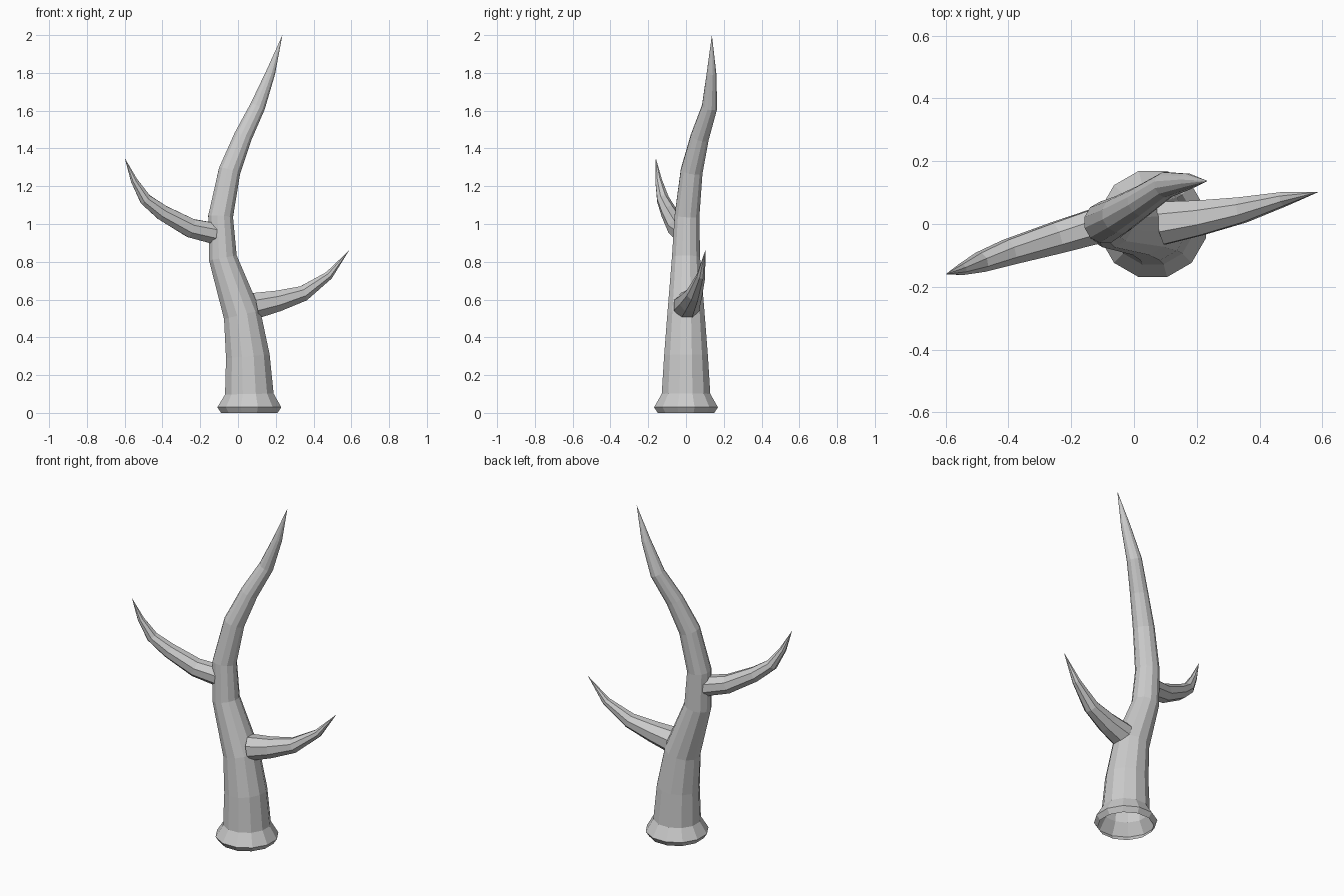
import bpy, bmesh, math
from mathutils import Vector

if "Cube" in bpy.data.objects:
    bpy.data.objects.remove(bpy.data.objects["Cube"])


def horn(name, path, sides):
    """Sweep a polygon ring along (x, y, z, radius) points, ending in a point."""
    pts = [Vector(p[:3]) for p in path]
    bm = bmesh.new()
    rings = []
    side = Vector((0, 1, 0))
    for i, p in enumerate(pts[:-1]):
        # first ring follows the first segment, later rings split the bend
        t = (pts[i + 1] - p).normalized()
        if i:
            t = (t + (p - pts[i - 1]).normalized()).normalized()
        u = (side - t * side.dot(t)).normalized()
        v = t.cross(u)
        r = path[i][3]
        ring = []
        for k in range(sides):
            a = math.tau * (k + 0.5) / sides
            ring.append(bm.verts.new(p + r * (math.cos(a) * u + math.sin(a) * v)))
        rings.append(ring)
    for a, b in zip(rings, rings[1:]):
        for k in range(sides):
            n = (k + 1) % sides
            bm.faces.new((a[k], a[n], b[n], b[k]))
    tip = bm.verts.new(pts[-1])
    for k in range(sides):
        bm.faces.new((rings[-1][k], rings[-1][(k + 1) % sides], tip))
    bmesh.ops.recalc_face_normals(bm, faces=bm.faces)
    mesh = bpy.data.meshes.new(name)
    bm.to_mesh(mesh)
    bm.free()
    obj = bpy.data.objects.new(name, mesh)
    bpy.context.collection.objects.link(obj)
    return obj


# Main beam with flared, open base
horn("main_beam", [
    (0.06, 0, 0.00, 0.155), (0.06, 0, 0.03, 0.175), (0.06, 0, 0.10, 0.133),
    (0.052, 0, 0.30, 0.12), (0.022, 0, 0.52, 0.102), (-0.08, 0, 0.82, 0.077),
    (-0.092, 0.005, 1.04, 0.068), (-0.045, 0.03, 1.28, 0.06),
    (0.025, 0.073, 1.46, 0.05), (0.103, 0.125, 1.62, 0.042),
    (0.172, 0.135, 1.80, 0.026), (0.235, 0.137, 2.0, 0),
], 12)

# Lower tine, on the right
horn("lower_tine", [
    (0.09, 0.003, 0.567, 0.074), (0.21, 0.02, 0.592, 0.06),
    (0.345, 0.045, 0.632, 0.044), (0.48, 0.08, 0.727, 0.024),
    (0.588, 0.102, 0.86, 0),
], 8)

# Upper tine, on the left
horn("upper_tine", [
    (-0.125, -0.008, 0.95, 0.06), (-0.25, -0.045, 0.978, 0.054),
    (-0.40, -0.09, 1.06, 0.044), (-0.49, -0.122, 1.13, 0.034),
    (-0.55, -0.145, 1.23, 0.019), (-0.6, -0.16, 1.35, 0),
], 8)
